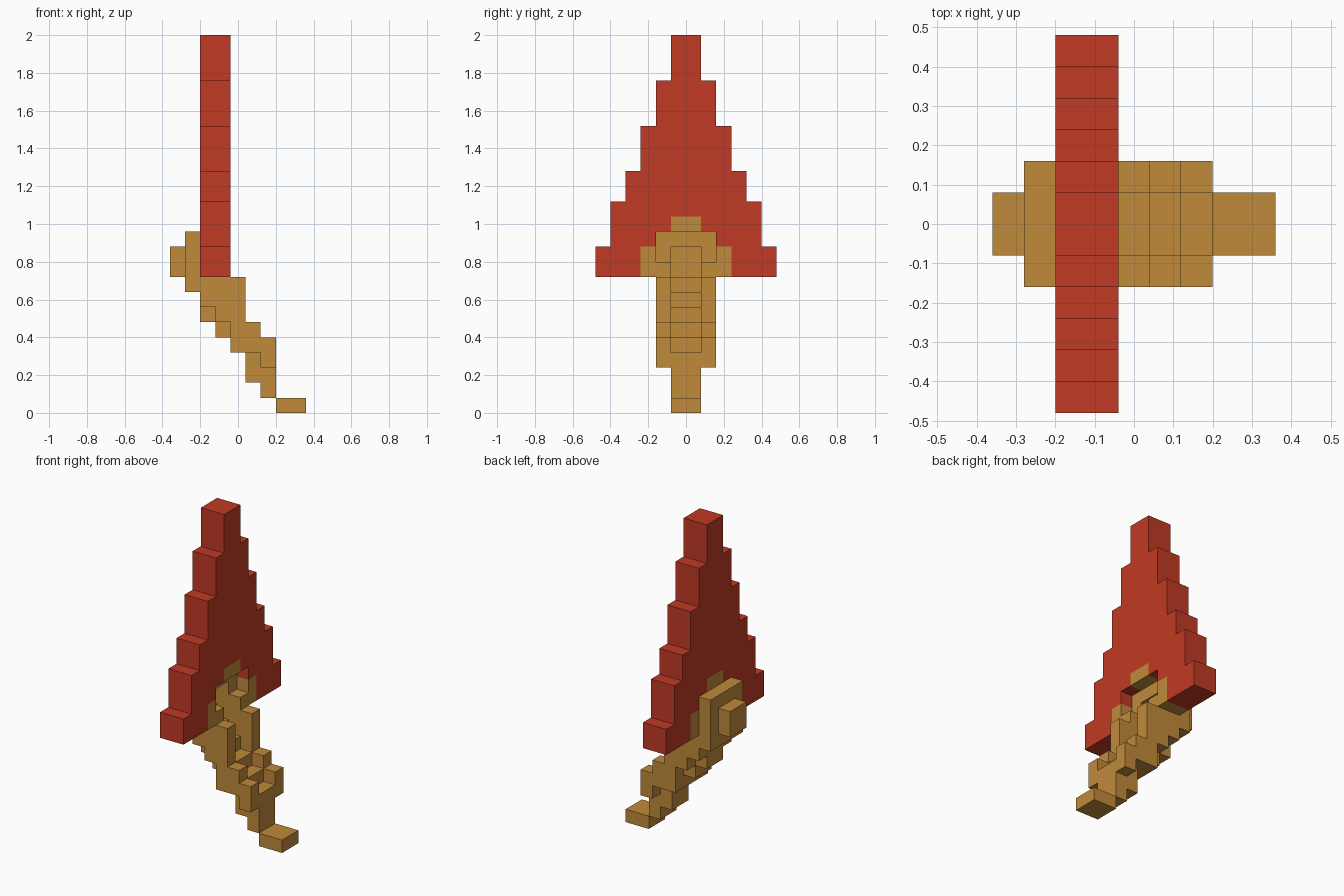
import bpy
import bmesh

cube = bpy.data.objects.get("Cube")
if cube:
    bpy.data.objects.remove(cube, do_unlink=True)

U = 0.08  # block size


def material(name, rgb):
    m = bpy.data.materials.new(name)
    m.use_nodes = True
    m.diffuse_color = (*rgb, 1)
    m.node_tree.nodes["Principled BSDF"].inputs["Base Color"].default_value = (*rgb, 1)
    return m


RED = material("blade red", (0.53, 0.042, 0.017))
GOLD = material("ochre gold", (0.53, 0.254, 0.042))


def prism(name, points, axis, lo, hi, mat):
    """Extrude a profile along x (points are y, z) or along y (points are x, z)."""
    def place(p, d):
        return (d, p[0], p[1]) if axis == "x" else (p[0], d, p[1])
    bm = bmesh.new()
    a = [bm.verts.new(place(p, lo)) for p in points]
    b = [bm.verts.new(place(p, hi)) for p in points]
    bm.faces.new(a)
    bm.faces.new(b[::-1])
    for i in range(len(a)):
        j = (i + 1) % len(a)
        bm.faces.new((a[i], b[i], b[j], a[j]))
    bmesh.ops.recalc_face_normals(bm, faces=bm.faces)
    mesh = bpy.data.meshes.new(name)
    bm.to_mesh(mesh)
    bm.free()
    mesh.materials.append(mat)
    ob = bpy.data.objects.new(name, mesh)
    bpy.context.collection.objects.link(ob)
    return ob


def rect(a0, a1, z0, z1):
    return [(a0, z0), (a1, z0), (a1, z1), (a0, z1)]


def stairs(columns):
    """Outline of neighbouring one-block columns given as (start x, bottom, top)."""
    low, high = [], []
    for x, bottom, top in columns:
        low += [(x, bottom), (x + U, bottom)]
        high += [(x, top), (x + U, top)]
    out = []
    for p in low + high[::-1]:
        if not out or p != out[-1]:
            out.append(p)
    return out


# Stepped blade, with an opening at its base for the guard and grip
tiers = [(0.48, 0.72, 0.88), (0.40, 0.88, 1.12), (0.32, 1.12, 1.28),
         (0.24, 1.28, 1.52), (0.16, 1.52, 1.76), (0.08, 1.76, 2.0)]
half = [(0.08, 1.04), (0.08, 0.96), (0.16, 0.96), (0.16, 0.88), (0.24, 0.88), (0.24, 0.72)]
for w, z0, z1 in tiers:
    half += [(w, z0), (w, z1)]
prism("blade", half + [(-y, z) for y, z in reversed(half)], "x", -0.20, -0.04, RED)

# Guard blocks let into the blade
prism("guard_top", rect(-0.08, 0.08, 0.96, 1.04), "x", -0.20, -0.04, GOLD)
for side, s in (("left", 1), ("right", -1)):
    y0, y1 = sorted((0.16 * s, 0.24 * s))
    prism("guard_" + side, rect(y0, y1, 0.72, 0.88), "x", -0.20, -0.04, GOLD)

# Grip cheeks: a descending stair on each side of the groove
cheek = stairs([(-0.28, 0.64, 0.96), (-0.20, 0.56, 0.96), (-0.12, 0.48, 0.80),
                (-0.04, 0.32, 0.72), (0.04, 0.32, 0.48), (0.12, 0.24, 0.40)])
for side, s in (("left", 1), ("right", -1)):
    y0, y1 = sorted((0.08 * s, 0.16 * s))
    prism("grip_cheek_" + side, cheek, "y", y0, y1, GOLD)

# Grip core: the groove floor and the keel beneath it
core = stairs([(-0.36, 0.72, 0.88), (-0.28, 0.64, 0.72), (-0.20, 0.48, 0.64),
               (-0.12, 0.40, 0.56), (-0.04, 0.32, 0.48), (0.04, 0.16, 0.40),
               (0.12, 0.08, 0.32)])
prism("grip_core", core, "y", -0.08, 0.08, GOLD)
prism("grip_lintel", rect(-0.28, -0.12, 0.88, 0.96), "y", -0.08, 0.08, GOLD)

# Foot at the tip of the grip
prism("foot", rect(0.20, 0.36, 0.0, 0.08), "y", -0.08, 0.08, GOLD)
